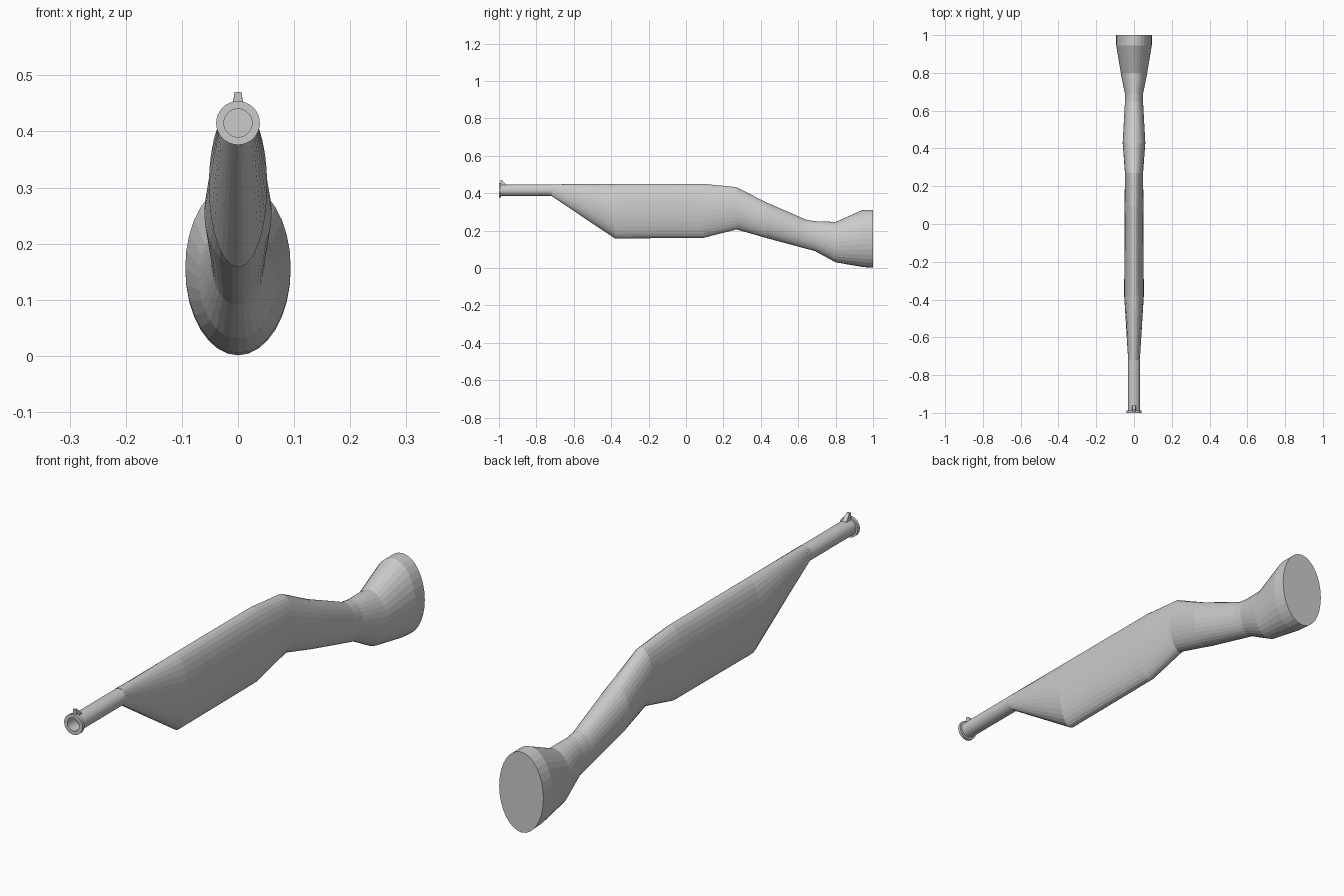
import bpy, bmesh
from math import cos, sin, pi

if "Cube" in bpy.data.objects:
    bpy.data.objects.remove(bpy.data.objects["Cube"])


def loft(name, sections, sides=32, inner=None):
    """Skin elliptical sections (y, z_bottom, z_top, half_width) along y, capped at both ends."""
    bm = bmesh.new()
    rings = []
    for y, low, high, half in sections:
        mid, rise = (low + high) / 2, (high - low) / 2
        rings.append([bm.verts.new((half * cos(2 * pi * i / sides), y,
                                    mid + rise * sin(2 * pi * i / sides)))
                      for i in range(sides)])
    for a, b in zip(rings, rings[1:]):
        for i in range(sides):
            j = (i + 1) % sides
            bm.faces.new((a[i], a[j], b[j], b[i]))
    bm.faces.new(rings[0])
    bm.faces.new(rings[-1])
    bmesh.ops.recalc_face_normals(bm, faces=bm.faces[:])
    return finish(name, bm)


def finish(name, bm):
    mesh = bpy.data.meshes.new(name)
    bm.to_mesh(mesh)
    bm.free()
    obj = bpy.data.objects.new(name, mesh)
    bpy.context.collection.objects.link(obj)
    return obj


def round_section(y, radius, z=0.415):
    return (y, z - radius, z + radius, radius)


# Continuous body: deep receiver, grip and flared butt
loft("body", [
    (-0.72, 0.385, 0.447, 0.031),
    (-0.38, 0.158, 0.450, 0.052),
    (0.09, 0.160, 0.450, 0.050),
    (0.27, 0.206, 0.432, 0.048),
    (0.43, 0.160, 0.350, 0.060),
    (0.645, 0.102, 0.257, 0.048),
    (0.69, 0.090, 0.250, 0.048),
    (0.80, 0.030, 0.246, 0.070),
    (0.945, 0.005, 0.310, 0.094),
    (1.00, 0.001, 0.310, 0.094),
])

# Hollow barrel with muzzle collar; the last sections fold back into the bore
loft("barrel", [
    round_section(-0.70, 0.031),
    round_section(-0.988, 0.031),
    round_section(-0.988, 0.039),
    round_section(-1.00, 0.039),
    round_section(-1.00, 0.025),
    round_section(-0.95, 0.025),
])

# Front sight: small tapered wedge leaning over the muzzle
bm = bmesh.new()
profile = [(-0.992, 0.440), (-0.992, 0.470), (-0.984, 0.470), (-0.960, 0.446), (-0.960, 0.440)]
sides = [[bm.verts.new((s * (0.006 if z > 0.46 else 0.010), y, z)) for y, z in profile]
         for s in (-1, 1)]
for ring in sides:
    bm.faces.new(ring)
for i in range(len(profile)):
    j = (i + 1) % len(profile)
    bm.faces.new((sides[0][i], sides[0][j], sides[1][j], sides[1][i]))
bmesh.ops.recalc_face_normals(bm, faces=bm.faces[:])
finish("front_sight", bm)
